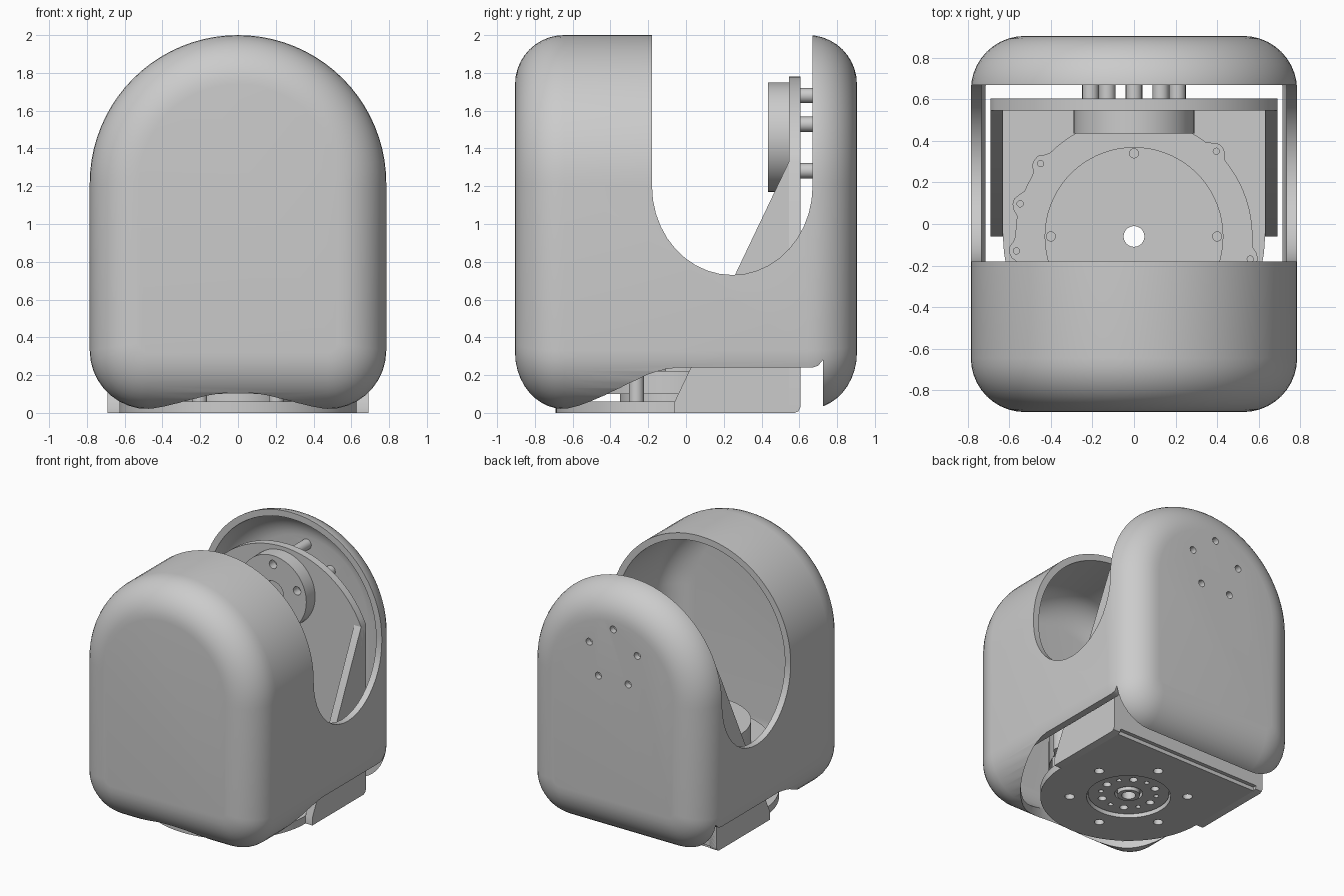
import bpy, bmesh, math
from math import sin, cos, pi, radians, exp

old = bpy.data.objects.get("Cube")
if old:
    bpy.data.objects.remove(old, do_unlink=True)

grey = bpy.data.materials.new("plain grey")
grey.use_nodes = True
grey.diffuse_color = (0.6, 0.6, 0.6, 1)
grey.node_tree.nodes["Principled BSDF"].inputs["Base Color"].default_value = (0.6, 0.6, 0.6, 1)


def loft(name, rings):
    """Closed solid through rings of equal point count."""
    bm = bmesh.new()
    rows = [[bm.verts.new(p) for p in ring] for ring in rings]
    n = len(rows[0])
    for a, b in zip(rows, rows[1:]):
        for i in range(n):
            j = (i + 1) % n
            bm.faces.new((a[i], a[j], b[j], b[i]))
    bm.faces.new(rows[0])
    bm.faces.new(rows[-1])
    bmesh.ops.recalc_face_normals(bm, faces=bm.faces)
    mesh = bpy.data.meshes.new(name)
    bm.to_mesh(mesh)
    bm.free()
    mesh.materials.append(grey)
    obj = bpy.data.objects.new(name, mesh)
    bpy.context.collection.objects.link(obj)
    return obj


def prism(name, pts, axis, a, b):
    """Extrude a 2D outline along an axis from a to b."""
    place = {"x": lambda u, v, t: (t, u, v),
             "y": lambda u, v, t: (u, t, v),
             "z": lambda u, v, t: (u, v, t)}[axis]
    return loft(name, [[place(u, v, t) for u, v in pts] for t in (a, b)])


def circle(u, v, r, n=48, start=0.0, end=2 * pi):
    full = abs(end - start) >= 2 * pi - 1e-6
    steps = n if full else n - 1
    return [(u + r * cos(start + (end - start) * i / steps),
             v + r * sin(start + (end - start) * i / steps)) for i in range(n)]


def disc(name, u, v, r, axis, a, b, n=48):
    return prism(name, circle(u, v, r, n), axis, a, b)


def around(u, v, r, count, start):
    return [(u + r * cos(start + 2 * pi * i / count),
             v + r * sin(start + 2 * pi * i / count)) for i in range(count)]


def combine(obj, others, operation="DIFFERENCE"):
    """Apply booleans and remove the helpers."""
    bpy.context.view_layer.objects.active = obj
    for other in others:
        other.hide_render = True
        mod = obj.modifiers.new("cut", "BOOLEAN")
        mod.operation = operation
        mod.solver = "EXACT"
        mod.object = other
        bpy.ops.object.modifier_apply(modifier=mod.name)
        bpy.data.objects.remove(other, do_unlink=True)
    return obj


# Outer cover: an arch outline lofted front to back with rounded ends
def arch_ring(inset, y):
    r, c = 0.785 - inset, max(0.31 - inset, 0.03)
    low = 0.02 + inset * 1.15
    outline = circle(0, 1.215, r, 41, 0, pi)
    outline += circle(-r + c, low + c, c, 10, pi, 1.5 * pi)
    outline += circle(r - c, low + c, c, 10, 1.5 * pi, 2 * pi)
    return [(x, y, z) for x, z in outline]


def rounded_arch(name, wall):
    fillet, steps = 0.26 - wall, 10
    end = []
    for i in range(steps + 1):
        t = 0.5 * pi * i / steps
        end.append((wall + fillet * (1 - sin(t)), 0.905 - wall - fillet * (1 - cos(t))))
    rings = [arch_ring(d, -y) for d, y in end]
    rings += [arch_ring(d, y) for d, y in reversed(end)]
    return loft(name, rings)


AXIS_Y = -0.06    # base motor axis
AXIS_Z = 1.46     # upper hub axis
peg_spots = around(0, AXIS_Z, 0.22, 5, pi / 2)

shell = rounded_arch("cover_shell", 0)
u_slot = [(-0.18, 2.3), (-0.18, 1.2)]
u_slot += [(0.245 + 0.425 * cos(a), 1.2 + 0.47 * sin(a))
           for a in [pi + pi * i / 20 for i in range(1, 20)]]
u_slot += [(0.67, 1.2), (0.67, 2.3)]
base_slot = [(AXIS_Y, -0.2), (AXIS_Y, 0.24), (0.67, 0.24), (0.70, 0.25), (0.725, 0.28), (0.725, -0.2)]
combine(shell, [
    rounded_arch("cavity", 0.05),
    prism("side_cut", u_slot, "x", -1, 1),
    disc("round_base_cut", 0, AXIS_Y, 0.77, "z", -0.2, 0.24, 96),
    prism("rear_base_cut", base_slot, "x", -1, 1)])
combine(shell, [disc("peg_hole", x, z, 0.027, "y", 0.8, 1, 20) for x, z in peg_spots])

# Base plate: round front with a square rear, bolt holes and rotor opening
plate_outline = circle(0, AXIS_Y, 0.63, 49, pi, 2 * pi) + [(0.63, 0.575), (-0.63, 0.575)]
base = prism("base_plate", plate_outline, "z", 0, 0.06)
combine(base, [disc("rotor_hole", 0, AXIS_Y, 0.3, "z", -0.1, 0.2)] +
        [disc("bolt_hole", x, y, 0.035, "z", -0.1, 0.045, 20)
         for x, y in around(0, AXIS_Y, 0.42, 6, radians(20))])

# Output rotor recessed in the base
rotor = disc("base_rotor", 0, AXIS_Y, 0.29, "z", 0.025, 0.1)
combine(rotor, [disc("rotor_bore", 0, AXIS_Y, 0.1, "z", 0, 0.06)] +
        [disc("screw_hole", x, y, r, "z", 0, 0.07, 16)
         for count, r, turn in ((6, 0.03, 0), (6, 0.018, pi / 6))
         for x, y in around(0, AXIS_Y, 0.2, count, turn)])
boss = disc("rotor_boss", 0, AXIS_Y, 0.08, "z", 0.01, 0.1, 32)

# Base motor: lugged housing, drum and support posts
lugs = [radians(a) for a in (46, 142, 164, 187, 226, 286, 349)]
housing_outline = []
for i in range(144):
    a = 2 * pi * i / 144
    bump = max(exp(-((cos(a - g) - 1) / 0.003) ** 2) for g in lugs)
    r = 0.57 + 0.035 * bump
    housing_outline.append((r * cos(a), AXIS_Y + r * sin(a)))
housing = prism("motor_housing", housing_outline, "z", 0.22, 0.44)
combine(housing, [disc("lug_hole", 0.57 * cos(g), AXIS_Y + 0.57 * sin(g), 0.015, "z", 0.4, 0.5, 16)
                  for g in lugs])
drum = disc("motor_drum", 0, AXIS_Y, 0.43, "z", 0.1, 0.6, 72)
combine(drum, [disc("drum_screw_hole", x, y, 0.022, "z", 0.57, 0.7, 16)
               for x, y in around(0, AXIS_Y, 0.4, 4, 0)])
for part in (boss, rotor, drum, housing):
    combine(part, [disc("shaft_bore", 0, AXIS_Y, 0.05, "z", -0.1, 0.8, 32)])
posts = [disc("motor_post", x, y, 0.04, "z", 0.06, 0.22, 20)
         for x, y in around(0, AXIS_Y, 0.53, 8, pi / 8)]

# Upright bracket: arched back plate with sloping side flanges
arc = math.asin(0.69 / 0.754)
back_outline = circle(0, 1.026, 0.754, 33, pi / 2 - arc, pi / 2 + arc)
back_outline += [(-0.69, 0.03), (0.69, 0.03)]
back_plate = prism("bracket_back_plate", back_outline, "y", 0.545, 0.605)
combine(back_plate, [disc("hub_opening", 0, AXIS_Z, 0.28, "y", 0.575, 0.7)])
flange = [(AXIS_Y, 0), (AXIS_Y, 0.06), (0.545, 1.33), (0.605, 1.33),
          (0.605, 0.03), (0.595, 0.008), (0.575, 0)]
flanges = [prism("bracket_side_flange", flange, "x", s * 0.63, s * 0.69) for s in (-1, 1)]

# Upper hub and the pegs that carry the cover
hub = disc("upper_hub", 0, AXIS_Z, 0.29, "y", 0.435, 0.55, 64)
combine(hub, [disc("hub_bore", 0, AXIS_Z, 0.09, "y", 0.4, 0.52, 32)] +
        [disc("hub_hole", x, z, 0.033, "y", 0.4, 0.5, 20) for x, z in peg_spots])
pegs = [disc("cover_peg", x, z, 0.04, "y", 0.57, 0.858, 20) for x, z in peg_spots]

# Smooth curved sides, keep edges sharp
bpy.ops.object.select_all(action="DESELECT")
parts = [shell, base, rotor, boss, housing, drum, back_plate, hub] + posts + flanges + pegs
for part in parts:
    part.select_set(True)
bpy.context.view_layer.objects.active = shell
bpy.ops.object.shade_smooth_by_angle(angle=radians(35))
